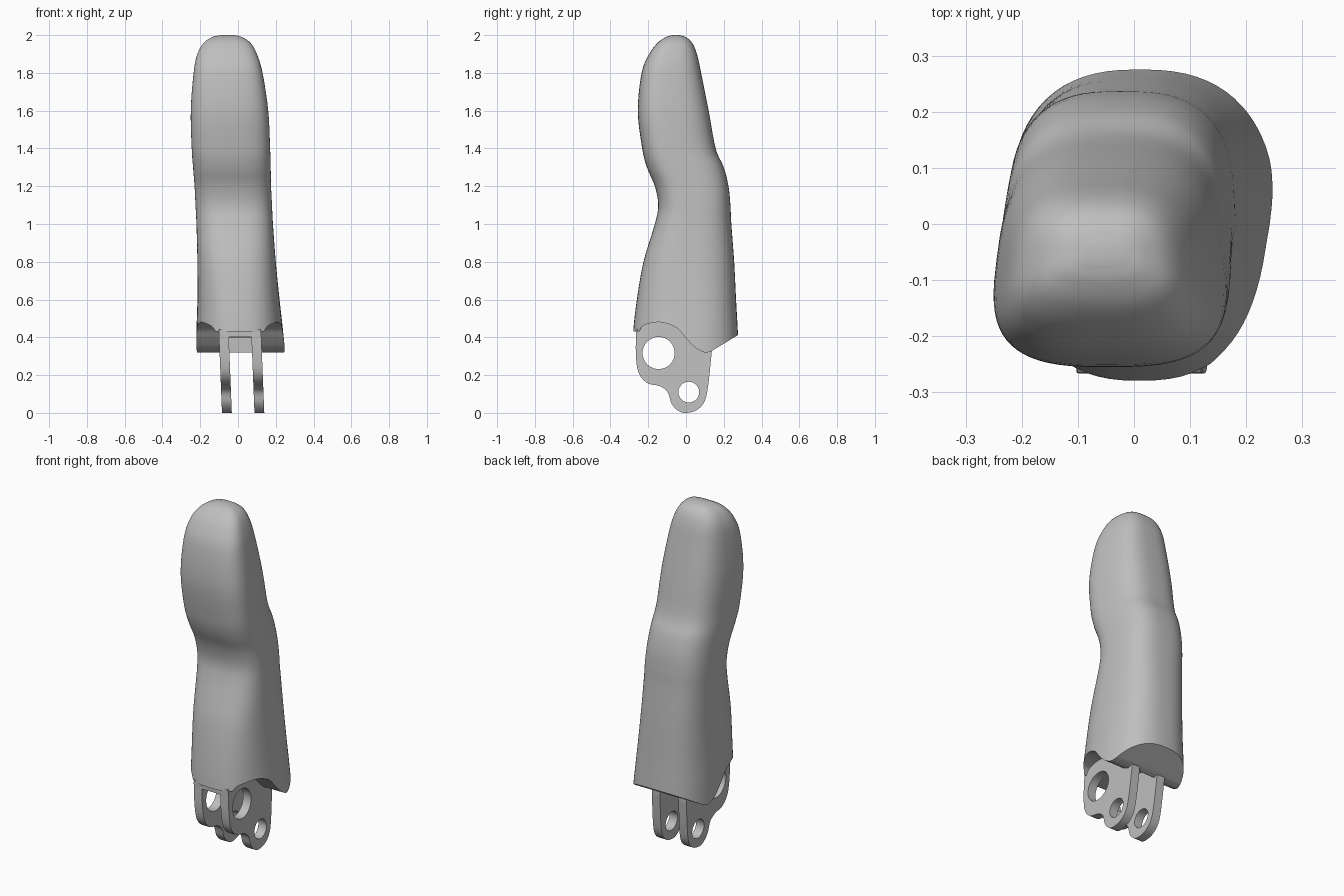
import bpy, bmesh, math
from mathutils import Vector

cube = bpy.data.objects.get("Cube")
if cube:
    bpy.data.objects.remove(cube, do_unlink=True)

grey = bpy.data.materials.new("matte_grey")
grey.use_nodes = True
grey.diffuse_color = (0.52, 0.52, 0.52, 1)
grey.node_tree.nodes["Principled BSDF"].inputs["Base Color"].default_value = (0.52, 0.52, 0.52, 1)


def spline(points, steps):
    """Smooth open curve through points of any dimension."""
    pts = [Vector(p) for p in points]
    pts = [2 * pts[0] - pts[1]] + pts + [2 * pts[-1] - pts[-2]]
    out = []
    for a, b, c, d in zip(pts, pts[1:], pts[2:], pts[3:]):
        for i in range(steps):
            t = i / steps
            out.append(b + (c - a) * t / 2 + (a - b * 2.5 + c * 2 - d / 2) * t * t
                       + (b * 3 - a - c * 3 + d) * t ** 3 / 2)
    return out + [pts[-2]]


def make_object(name, bm):
    bmesh.ops.recalc_face_normals(bm, faces=bm.faces)
    mesh = bpy.data.meshes.new(name)
    bm.to_mesh(mesh)
    bm.free()
    obj = bpy.data.objects.new(name, mesh)
    bpy.context.collection.objects.link(obj)
    mesh.materials.append(grey)
    return obj


def extrude_profile(name, profile, x0, x1):
    """Solid made from a (y, z) outline swept along x."""
    bm = bmesh.new()
    rings = [[bm.verts.new((x, p[0], p[1])) for p in profile] for x in (x0, x1)]
    count = len(profile)
    for ring in rings:
        bm.faces.new(ring)
    for i in range(count):
        j = (i + 1) % count
        bm.faces.new((rings[0][i], rings[0][j], rings[1][j], rings[1][i]))
    return make_object(name, bm)


def circle(y, z, r, count=48):
    return [(y + r * math.cos(math.tau * i / count), z + r * math.sin(math.tau * i / count))
            for i in range(count)]


def cut(obj, cutter):
    cutter.hide_render = True
    mod = obj.modifiers.new("cut", 'BOOLEAN')
    mod.operation = 'DIFFERENCE'
    mod.solver = 'EXACT'
    mod.object = cutter
    bpy.context.view_layer.objects.active = obj
    bpy.ops.object.modifier_apply(modifier=mod.name)
    bpy.data.objects.remove(cutter, do_unlink=True)


def lean(obj):
    """The hinge drifts slightly sideways towards its lower end."""
    for v in obj.data.vertices:
        v.co.x += 0.04 * (0.43 - v.co.z)


def smooth(obj):
    bpy.ops.object.select_all(action='DESELECT')
    obj.select_set(True)
    bpy.context.view_layer.objects.active = obj
    bpy.ops.object.shade_smooth_by_angle(angle=math.radians(35))


# Finger body: z, left x, right x, front y, back y
SECTIONS = [
    (0.2, -.22, .26, -.285, .285), (0.42, -.22, .24, -.28, .275),
    (0.6, -.215, .22, -.26, .265), (0.8, -.215, .2, -.225, .255),
    (1.0, -.22, .185, -.165, .24), (1.1, -.225, .18, -.147, .235),
    (1.2, -.23, .175, -.165, .225), (1.3, -.238, .173, -.207, .2),
    (1.4, -.245, .17, -.232, .157), (1.6, -.25, .16, -.255, .12),
    (1.8, -.235, .13, -.235, .08), (1.9, -.215, .1, -.195, .058),
    (1.96, -.18, .065, -.15, .032), (1.99, -.135, .02, -.105, -.002),
    (2.0, -.09, -.02, -.07, -.035),
]
SIDES = 72
bm = bmesh.new()
rings = []
for z, x0, x1, y0, y1 in spline(SECTIONS, 5):
    blend = min(max((z - 0.5) / 0.9, 0), 1)
    power = 2 / (2.5 + 0.5 * blend)
    taper = 0.16 * blend - 0.04
    shape = []
    for i in range(SIDES):
        a = math.tau * i / SIDES
        u, v = (math.copysign(abs(w) ** power, w) for w in (math.cos(a), math.sin(a)))
        shape.append((u * (1 - taper * v), v))
    widest = max(u for u, v in shape)
    rings.append([bm.verts.new(((x0 + x1) / 2 + (x1 - x0) / 2 * u / widest,
                                (y0 + y1) / 2 + (y1 - y0) / 2 * v, min(z, 2)))
                  for u, v in shape])
for low, high in zip(rings, rings[1:]):
    for i in range(SIDES):
        j = (i + 1) % SIDES
        bm.faces.new((low[i], low[j], high[j], high[i]))
bm.faces.new(rings[0])
bm.faces.new(rings[-1])
body = make_object("finger_body", bm)

# Wavy lower edge of the body
edge = spline([(-.25, .43), (-.22, .465), (-.135, .48), (-.05, .45), (0, .395),
               (.05, .345), (.1, .32), (.135, .327)], 5)
outline = [(-.5, -.2), (-.5, .43)] + [tuple(p) for p in edge] + [(.275, .412), (.5, .55), (.5, -.2)]
cut(body, extrude_profile("edge_cutter", outline, -.6, .6))

# Pocket between the hinge plates
cut(body, extrude_profile("pocket_cutter", [(-.4, .1), (.11, .1), (.11, .4), (-.4, .4)], -.05, .075))
smooth(body)

# Hinge plates with knuckle and pin holes
lower = spline([(-.265, .43), (-.265, .3), (-.25, .21), (-.205, .158), (-.14, .142),
                (-.097, .11), (-.077, .05), (-.04, .01), (0, 0), (.055, .014),
                (.098, .06), (.118, .15), (.137, .33)], 5)
plate = [tuple(p) for p in lower] + [(.12, .42), (0, .52), (-.19, .52)]
for name, x0, x1 in (("right_hinge_plate", -.102, -.05), ("left_hinge_plate", .07, .122)):
    hinge = extrude_profile(name, plate, x0, x1)
    for hole in (circle(-.145, .317, .085), circle(.015, .11, .055)):
        cut(hinge, extrude_profile("hole_cutter", hole, -.5, .5))
    lean(hinge)
    smooth(hinge)

# Web joining the plates under the body
web = extrude_profile("hinge_web", [(-.265, .402), (.05, .402), (.05, .5), (-.19, .5), (-.265, .438)],
                      -.1, .12)
lean(web)
smooth(web)
